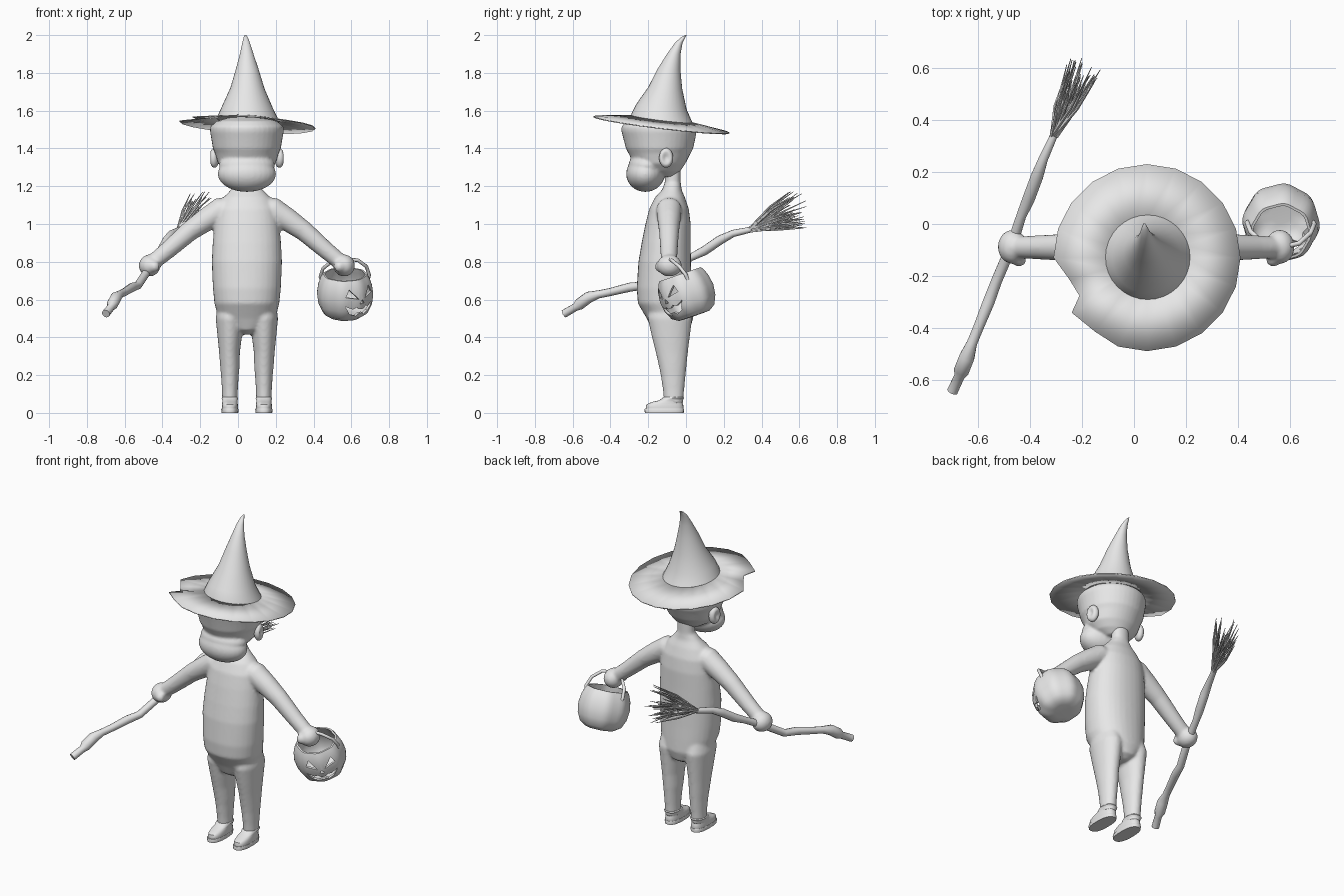
import bpy, bmesh, math, random
from mathutils import Vector, Matrix

if "Cube" in bpy.data.objects:
    bpy.data.objects.remove(bpy.data.objects["Cube"])

random.seed(4)
CX = 0.047                      # symmetry plane of the figure
grey = bpy.data.materials.new("light_grey")
grey.diffuse_color = (0.8, 0.8, 0.8, 1)
grey.use_nodes = True
grey.node_tree.nodes["Principled BSDF"].inputs["Base Color"].default_value = grey.diffuse_color


def skin(bm, rings, cap=True):
    """Join rings of points into a closed tube."""
    vs = [[bm.verts.new(p) for p in r] for r in rings]
    n = len(vs[0])
    for a, b in zip(vs, vs[1:]):
        for i in range(n):
            bm.faces.new((a[i], a[(i + 1) % n], b[(i + 1) % n], b[i]))
    if cap:
        bm.faces.new(vs[0][::-1])
        bm.faces.new(vs[-1])


def stack(bm, rows, n=32, power=1.0, slope=None):
    """Horizontal oval rings: (z, x, y, rx, ry)."""
    rings = []
    for k, (z, x, y, rx, ry) in enumerate(rows):
        s = slope[k] if slope else 0
        ring = []
        for i in range(n):
            a = 2 * math.pi * i / n
            c, d = math.cos(a), math.sin(a)
            px = math.copysign(abs(c) ** power, c) * rx
            py = math.copysign(abs(d) ** power, d) * ry
            ring.append((x + px, y + py, z - s * (0.13 * py + 0.055 * px)))
        rings.append(ring)
    skin(bm, rings)


def tube(bm, pts, n=12, ref=(0, 0, 1)):
    """Round tube along (x, y, z, radius) points."""
    ps = [Vector(p[:3]) for p in pts]
    rings = []
    for k, p in enumerate(ps):
        t = (ps[min(k + 1, len(ps) - 1)] - ps[max(k - 1, 0)]).normalized()
        u = Vector(ref)
        u = (u - t * u.dot(t)).normalized()
        v = t.cross(u)
        rings.append([p + pts[k][3] * (u * math.cos(a) + v * math.sin(a))
                      for a in (2 * math.pi * i / n for i in range(n))])
    skin(bm, rings)


def ball(bm, c, r, rot=Matrix.Identity(4)):
    m = Matrix.Translation(c) @ rot @ Matrix.Diagonal((*r, 1))
    return bmesh.ops.create_uvsphere(bm, u_segments=28, v_segments=16, radius=1, matrix=m)["verts"]


def finish(bm, name, angle=40, voxel=0, smooth=0):
    bmesh.ops.recalc_face_normals(bm, faces=bm.faces)
    me = bpy.data.meshes.new(name)
    bm.to_mesh(me)
    bm.free()
    ob = bpy.data.objects.new(name, me)
    bpy.context.collection.objects.link(ob)
    me.materials.append(grey)
    shade(ob, angle)
    if voxel:
        m = ob.modifiers.new("blend", 'REMESH')
        m.mode, m.voxel_size, m.use_smooth_shade = 'VOXEL', voxel, True
        m = ob.modifiers.new("soften", 'SMOOTH')
        m.factor, m.iterations = 0.5, smooth
    return ob


def shade(ob, angle):
    bpy.ops.object.select_all(action='DESELECT')
    ob.select_set(True)
    bpy.context.view_layer.objects.active = ob
    bpy.ops.object.shade_smooth_by_angle(angle=math.radians(angle))


# Body: torso with neck, legs, arms and fists blended together
bm = bmesh.new()
torso = [(.415, -.08, .03, .06), (.44, -.08, .09, .10), (.50, -.085, .15, .123),
         (.58, -.11, .172, .145), (.66, -.115, .18, .146), (.80, -.113, .186, .139),
         (.90, -.105, .181, .13), (1.0, -.095, .172, .12), (1.08, -.09, .16, .105),
         (1.14, -.085, .125, .08), (1.18, -.075, .085, .052), (1.22, -.07, .052, .042),
         (1.32, -.07, .052, .042)]
stack(bm, [(z, CX, y, rx, ry) for z, y, rx, ry in torso], power=.92)
leg = [(.05, .09, -.065, .04, .05), (.12, .09, -.066, .042, .056), (.20, .09, -.068, .047, .066),
       (.24, .09, -.07, .051, .072), (.32, .092, -.075, .055, .085), (.40, .091, -.08, .064, .10),
       (.50, .09, -.085, .075, .118), (.57, .085, -.09, .07, .10)]
arm = [(.05, 1.09, .06), (.14, 1.072, .068), (.22, 1.02, .061), (.303, .962, .053),
       (.42, .86, .046), (.50, .795, .042)]
for s in (-1, 1):
    stack(bm, [(z, CX + s * x, y, rx, ry) for z, x, y, rx, ry in leg])
    tube(bm, [(CX + s * x, -.09, z, r) for x, z, r in arm], n=24, ref=(0, 1, 0))
    ball(bm, (CX + s * .515, -.088, .78), (.057, .066, .058))
    ball(bm, (CX + s * .49, -.14, .775), (.028, .024, .03))
finish(bm, "body", voxel=.009, smooth=5)

# Head: cranium with large muzzle
bm = bmesh.new()
skull = [(1.25, -.11, .06, .05), (1.28, -.135, .115, .105), (1.32, -.14, .152, .137),
         (1.375, -.14, .168, .165), (1.40, -.14, .18, .178), (1.45, -.141, .188, .19),
         (1.49, -.143, .195, .199), (1.515, -.145, .194, .197), (1.545, -.15, .16, .165),
         (1.57, -.14, .07, .08)]
stack(bm, [(z, CX, y, rx, ry) for z, y, rx, ry in skull], n=40)
ball(bm, (CX, -.215, 1.265), (.154, .102, .095))
ball(bm, (CX, -.205, 1.31), (.148, .10, .07))
finish(bm, "head", voxel=.008, smooth=3)

# Ears with hollowed outer face
bm = bmesh.new()
for s in (-1, 1):
    c = Vector((CX + s * .172, -.105, 1.35))
    for v in ball(bm, c, (.026, .038, .052), Matrix.Rotation(s * .25, 4, 'Z')):
        d = v.co - c
        q = math.hypot(d.y / .038, d.z / .052)
        if d.x * s > 0 and q < .7:
            v.co.x -= s * .02 * (1 - q / .7)
finish(bm, "ears", 60)

# Shoes: sole and upper with a cuff
shoe = [(.012, -.113, .042, .098), (.03, -.113, .043, .1), (.045, -.112, .042, .097),
        (.058, -.1, .04, .08), (.066, -.08, .04, .062), (.078, -.068, .044, .058),
        (.084, -.066, .04, .052)]
sole = [(0, -.115, .044, .103), (.018, -.115, .046, .105), (.022, -.115, .044, .103)]
for part, rows in (("shoe_uppers", shoe), ("shoe_soles", sole)):
    bm = bmesh.new()
    for s in (-1, 1):
        stack(bm, [(z, CX + s * .09, y, rx, ry) for z, y, rx, ry in rows], n=24, power=.8)
    finish(bm, part, 45)

# Hat crown: cone bending to a hooked tip
bm = bmesh.new()
crown = [(1.55, .053, -.127, .166), (1.575, .052, -.13, .155), (1.62, .05, -.131, .134),
         (1.72, .05, -.11, .09), (1.82, .049, -.09, .06), (1.90, .046, -.065, .036),
         (1.96, .043, -.038, .02), (1.988, .041, -.015, .011), (2.0, .04, 0, .004)]
stack(bm, [(z, x, y, r, r) for z, x, y, r in crown], slope=[1, .9, .7, .4, .2, 0, 0, 0, 0])
finish(bm, "hat_crown", 60)

# Hat brim: thin drooping disc with a torn notch
bm = bmesh.new()
N = 20
edge = []
for i in range(N):
    a = math.pi + 2 * math.pi * i / N
    edge.append((.36 * math.cos(a), .36 * math.sin(a)))
edge[1] = (-.298, -.085)
edge[2] = (-.26, -.147)
edge[3:4] = [(-.29, -.212), (-.2, -.285)]
outer, inner = [], []
for x, y in edge:
    k = .15 / math.hypot(x, y)
    for ring, q, z in ((outer, 1, 1.525), (inner, k, 1.556)):
        ring.append((.05 + x * q, -.13 + y * q, z - .12 * y * q - .055 * x * q))
skin(bm, [outer, inner], cap=False)
brim = finish(bm, "hat_brim", 40)
m = brim.modifiers.new("thickness", 'SOLIDIFY')
m.thickness, m.offset = .006, 0

# Broom stick: knotty crooked branch
bm = bmesh.new()
stick = [(-.70, -.645, .525, .022), (-.672, -.585, .56, .021), (-.665, -.565, .575, .031),
         (-.645, -.515, .612, .031), (-.625, -.46, .628, .021), (-.60, -.40, .64, .021),
         (-.56, -.30, .665, .024), (-.53, -.22, .675, .022), (-.47, -.08, .765, .022),
         (-.435, .03, .825, .02), (-.405, .10, .86, .025), (-.375, .18, .915, .025),
         (-.35, .25, .95, .019), (-.305, .35, .972, .015)]
tube(bm, stick, n=10)
finish(bm, "broom_stick", 45)

# Broom bristles: fan of thin curved twigs
bm = bmesh.new()
for i in range(46):
    f, g = random.random(), random.random()
    start = Vector((-.308, .345, .972)) + Vector([random.uniform(-.011, .011) for _ in range(3)])
    length = random.uniform(.75, 1.0)
    way = Vector((.06 + .13 * g, .31 - .06 * g - .03 * f, .005 + .22 * f)) * length
    mid = start + way * .5 + Vector((random.uniform(-.015, .015), 0, random.uniform(-.005, .02)))
    tube(bm, [(*start, .007), (*mid, .0055), (*(start + way), .0015)], n=5)
finish(bm, "broom_bristles", 50)

# Pumpkin bucket: lobed hollow shell, tipped forward
place = (Matrix.Translation((.567, .005, .628)) @ Matrix.Rotation(math.radians(19), 4, 'X')
         @ Matrix.Rotation(math.radians(38), 4, 'Z'))
shell = [(.05, -.122), (.085, -.12), (.118, -.098), (.14, -.05), (.147, .005), (.14, .055),
         (.127, .092), (.115, .112), (.105, .112), (.114, .085), (.127, .05), (.134, .005),
         (.127, -.045), (.106, -.088), (.075, -.106), (.04, -.108)]
bm = bmesh.new()
rings = []
for r, z in shell:
    rings.append([])
    for i in range(48):
        a = 2 * math.pi * i / 48
        q = r * (1 + .022 * math.cos(8 * a))
        rings[-1].append(place @ Vector((q * math.cos(a), q * math.sin(a), z)))
skin(bm, rings)
bucket = finish(bm, "pumpkin_bucket", 45)

# Cutter for the carved eyes, nose and grin
bm = bmesh.new()
eye = [(.02, .015), (.085, .03), (.065, .07)]
shapes = [eye, [(-x, z) for x, z in eye], [(-.014, -.012), (.014, -.012), (0, .012)],
          [(-.09, -.02), (-.05, -.04), (-.03, -.03), (-.012, -.043), (.012, -.043), (.03, -.03),
           (.05, -.04), (.09, -.02), (.06, -.07), (.025, -.083), (.012, -.068), (-.012, -.068),
           (-.025, -.083), (-.06, -.07)]]
for sh in shapes:
    skin(bm, [[place @ Vector((x, y, z)) for x, z in sh] for y in (-.06, -.2)])
cutter = finish(bm, "face_cutter", 10)
cutter.hide_render = True
cutter.hide_viewport = False
m = bucket.modifiers.new("carving", 'BOOLEAN')
m.operation, m.object, m.solver = 'DIFFERENCE', cutter, 'EXACT'
bpy.context.view_layer.objects.active = bucket
bpy.ops.object.modifier_apply(modifier="carving")
bpy.data.objects.remove(cutter)
shade(bucket, 40)

# Bucket handle looping up through the fist
bm = bmesh.new()
loop = [(.45, .015, .685), (.436, .005, .72), (.45, -.03, .765), (.495, -.07, .80),
        (.565, -.09, .815), (.635, -.075, .808), (.68, -.035, .775), (.695, 0, .73),
        (.682, .015, .68)]
tube(bm, [(*p, .0095) for p in loop], n=8, ref=(0, .75, .66))
finish(bm, "bucket_handle", 60)
